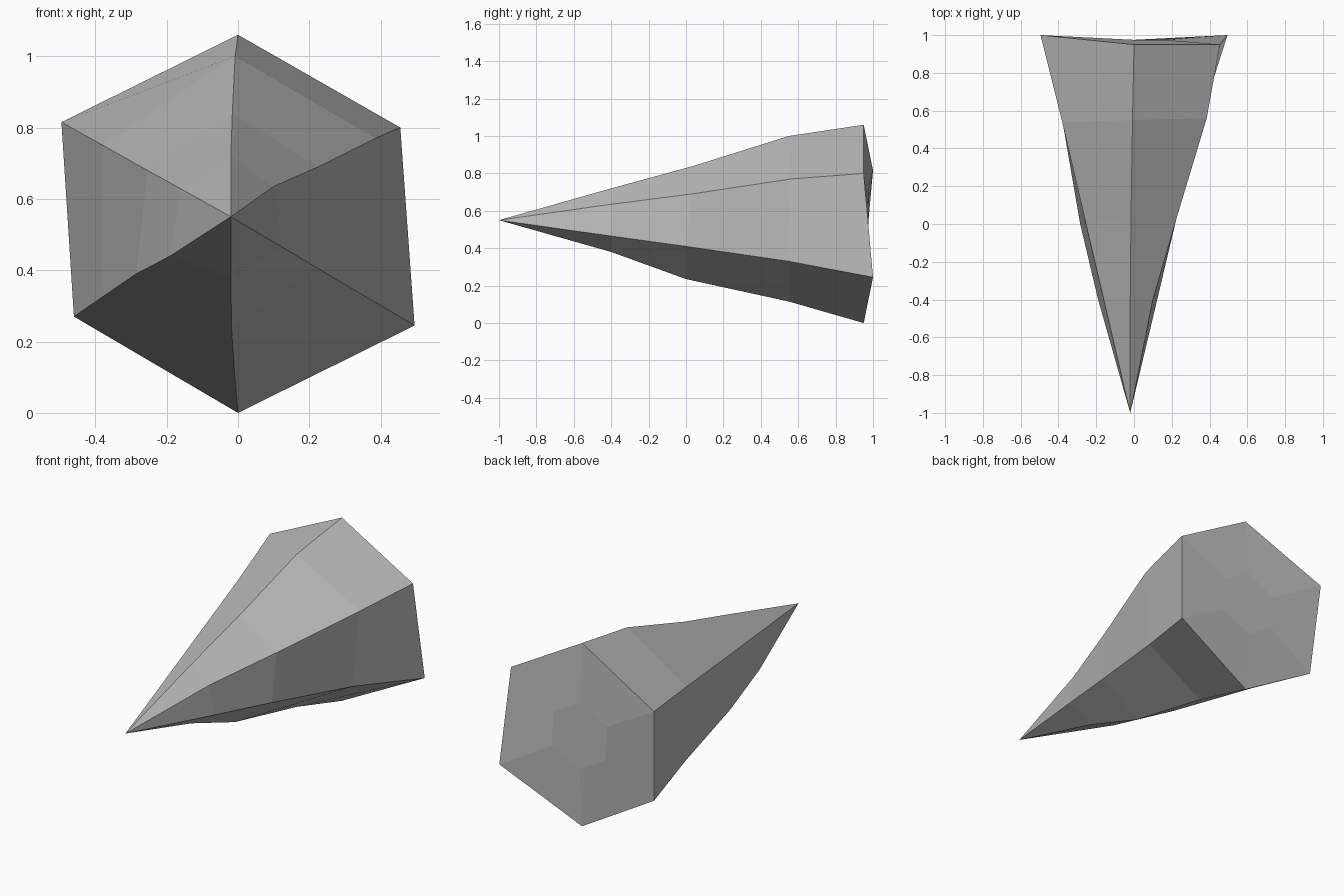
import bpy
import bmesh
from mathutils import Vector

default_cube = bpy.data.objects.get("Cube")
if default_cube:
    bpy.data.objects.remove(default_cube, do_unlink=True)


def make_material(name, colour):
    material = bpy.data.materials.new(name)
    material.use_nodes = True
    material.diffuse_color = colour
    shader = material.node_tree.nodes["Principled BSDF"]
    shader.inputs["Base Color"].default_value = colour
    return material


# Ridges of the spike, each running from near the tip to the base corner
tip_point = Vector((-.02, -1, .55))
ridges = {
    "top": [(-.02, -.4, .72), (-.016, .04, .84), (-.008, .55, 1), (0, .95, 1.06)],
    "upper_left": [(.1, -.4, .635), (.225, .03, .69), (.385, .56, .77), (.455, .95, .8)],
    "lower_left": [(.123, -.4, .465), (.216, 0, .41), (.351, .55, .33), (.495, 1, .245)],
    "bottom": [(-.02, -.4, .38), (-.018, 0, .235), (-.01, .55, .115), (0, .95, 0)],
    "lower_right": [(-.19, -.4, .44), (-.285, 0, .39), (-.38, .55, .325), (-.46, .95, .27)],
    "upper_right": [(-.16, -.4, .628), (-.254, 0, .68), (-.38, .54, .751), (-.495, 1, .815)],
}
cap_centre = Vector((0, .975, .53))
cap_scale = .36


def build_spike(name, material):
    bm = bmesh.new()
    tip = bm.verts.new(tip_point)
    lines = [[bm.verts.new(point) for point in points] for points in ridges.values()]

    # Small flat hexagon in the middle of the base
    inner = []
    for line in lines:
        point = cap_centre.lerp(line[-1].co, cap_scale)
        point.y = cap_centre.y
        inner.append(bm.verts.new(point))

    # Long sides, then the ring of base faces
    for i, line in enumerate(lines):
        j = (i + 1) % len(lines)
        other = lines[j]
        bm.faces.new((tip, line[0], other[0]))
        for k in range(len(line) - 1):
            bm.faces.new((line[k + 1], other[k + 1], other[k], line[k]))
        bm.faces.new((line[-1], inner[i], inner[j], other[-1]))
    bm.faces.new(inner)

    bmesh.ops.recalc_face_normals(bm, faces=bm.faces)
    mesh = bpy.data.meshes.new(name)
    bm.to_mesh(mesh)
    bm.free()
    mesh.materials.append(material)
    spike = bpy.data.objects.new(name, mesh)
    bpy.context.collection.objects.link(spike)
    return spike


grey = make_material("plain grey", (.5, .5, .5, 1))
build_spike("hexagonal_spike", grey)
